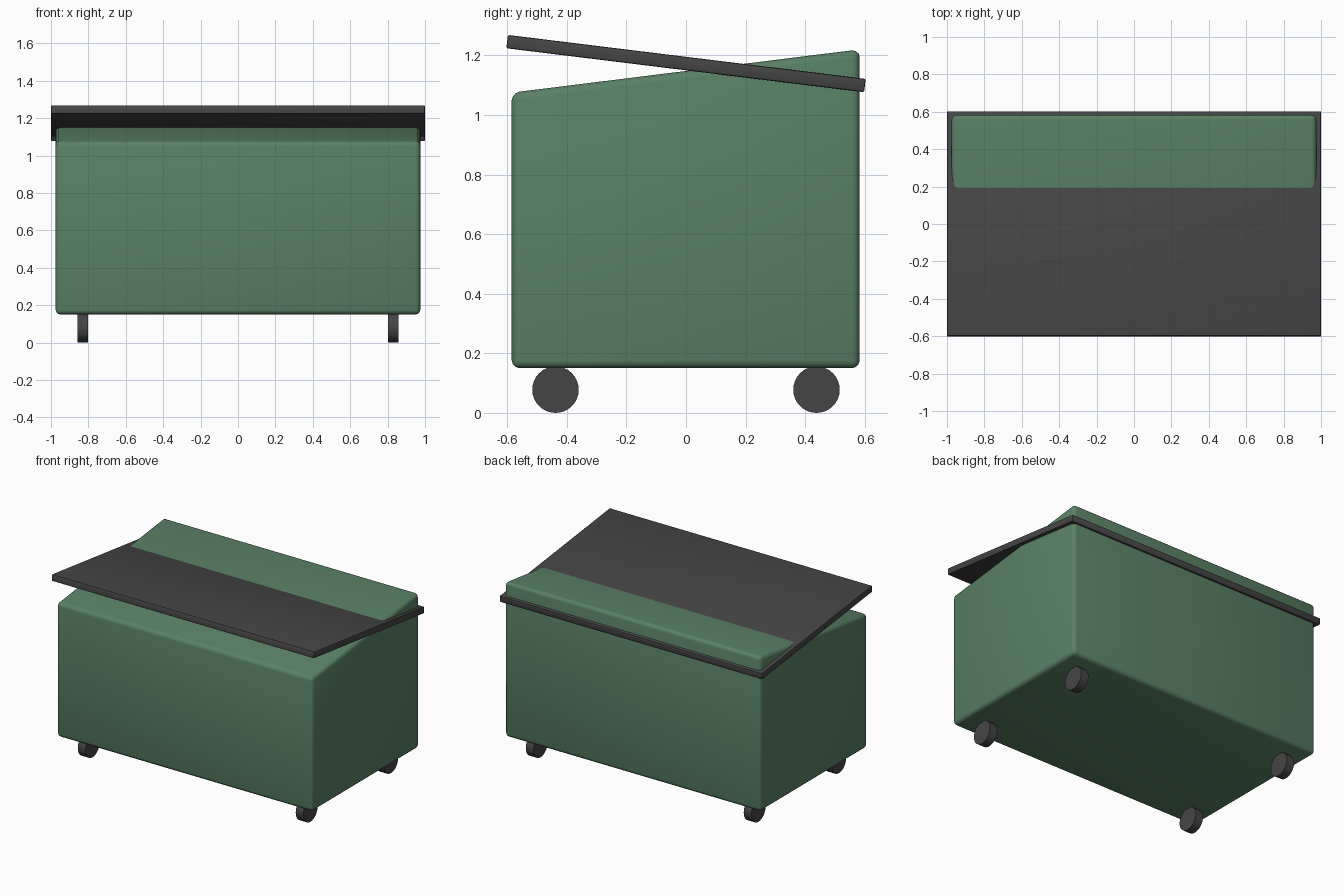
import bpy, bmesh, math
from mathutils import Matrix

if "Cube" in bpy.data.objects:
    bpy.data.objects.remove(bpy.data.objects["Cube"])


def material(name, rgb):
    m = bpy.data.materials.new(name)
    m.diffuse_color = (*rgb, 1)
    m.use_nodes = True
    m.node_tree.nodes["Principled BSDF"].inputs["Base Color"].default_value = m.diffuse_color
    return m


green = material("bin green", (0.10, 0.22, 0.13))
dark = material("dark grey", (0.06, 0.06, 0.06))


def finish(name, bm, mat, bevel=0, segments=3):
    if bevel:
        bmesh.ops.bevel(bm, geom=bm.edges[:], offset=bevel, segments=segments,
                        profile=0.5, affect='EDGES', clamp_overlap=True)
    bmesh.ops.recalc_face_normals(bm, faces=bm.faces[:])
    me = bpy.data.meshes.new(name)
    bm.to_mesh(me)
    bm.free()
    me.materials.append(mat)
    ob = bpy.data.objects.new(name, me)
    bpy.context.collection.objects.link(ob)
    bpy.context.view_layer.objects.active = ob
    bpy.ops.object.select_all(action='DESELECT')
    ob.select_set(True)
    bpy.ops.object.shade_smooth_by_angle(angle=math.radians(35))
    return ob


# Body: side profile with a sloped top, extruded across x
bm = bmesh.new()
profile = [(-0.585, 0.15), (0.583, 0.15), (0.583, 1.22), (-0.585, 1.075)]
face = bm.faces.new([bm.verts.new((-0.975, y, z)) for y, z in profile])
ext = bmesh.ops.extrude_face_region(bm, geom=[face])
for v in ext["geom"]:
    if isinstance(v, bmesh.types.BMVert):
        v.co.x = 0.975
finish("body", bm, green, 0.026)

# Lid: thin slab tipped down towards the back
bm = bmesh.new()
bmesh.ops.create_cube(bm, size=1, matrix=Matrix.Diagonal((2.0, 1.21, 0.045, 1)))
lid = finish("lid", bm, dark, 0.006, 2)
lid.location = (0, 0, 1.1725)
lid.rotation_euler.x = math.radians(-7)

# Four wheels
for sx, side in ((-1, "left"), (1, "right")):
    for y, end in ((-0.438, "front"), (0.438, "back")):
        bm = bmesh.new()
        bmesh.ops.create_cone(bm, cap_ends=True, segments=32, radius1=0.078,
                              radius2=0.078, depth=0.058,
                              matrix=Matrix.Rotation(math.pi / 2, 4, 'Y'))
        finish(f"{end}_{side}_wheel", bm, dark).location = (sx * 0.83, y, 0.078)
